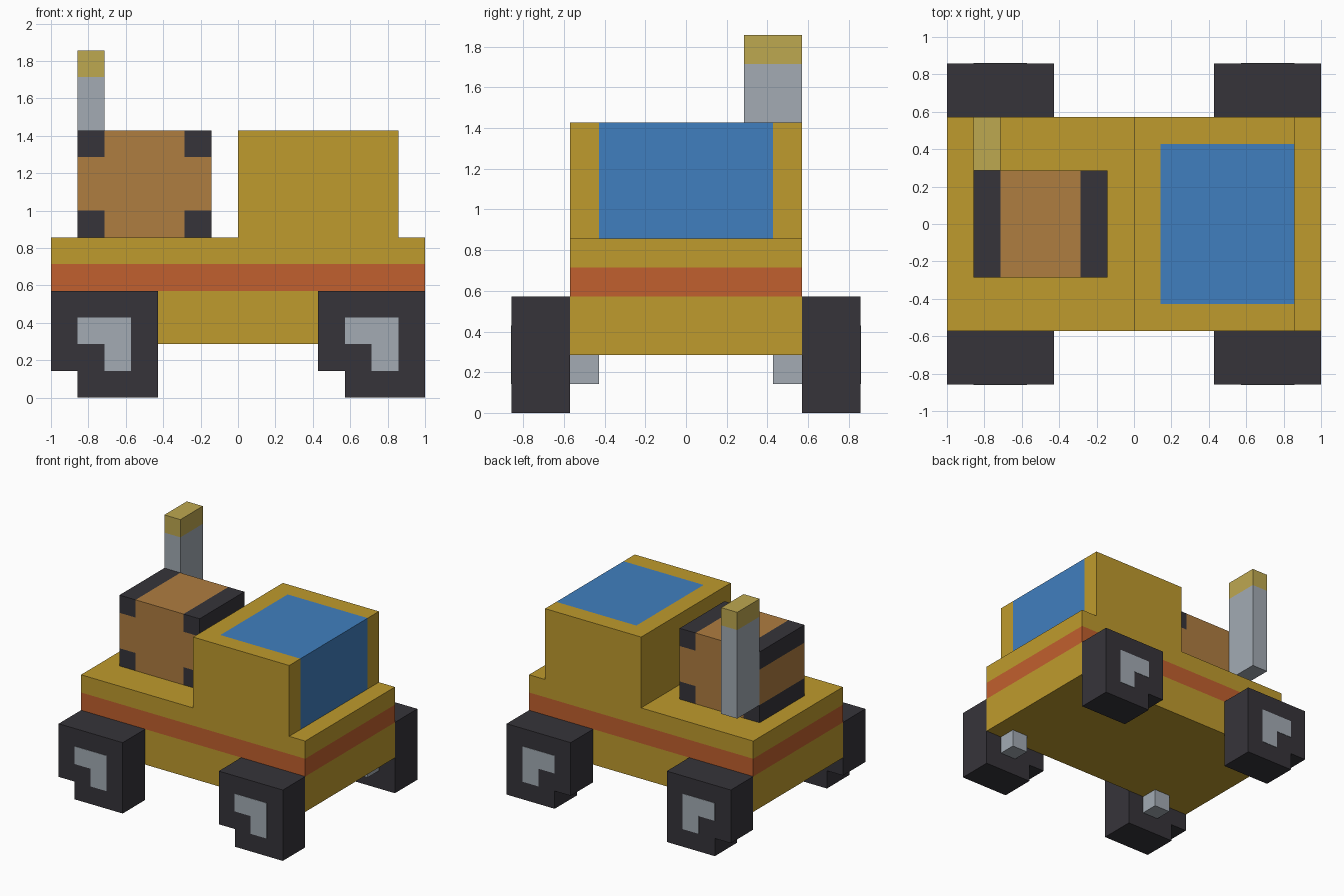
import bpy, bmesh
from mathutils import Vector

cube = bpy.data.objects.get("Cube")
if cube:
    bpy.data.objects.remove(cube, do_unlink=True)

U = 1 / 7  # one block


def material(name, rgb):
    def lin(c):
        c /= 255
        return c / 12.92 if c <= 0.04045 else ((c + 0.055) / 1.055) ** 2.4
    col = (*[lin(c) for c in rgb], 1)
    m = bpy.data.materials.new(name)
    m.use_nodes = True
    m.diffuse_color = col
    bsdf = m.node_tree.nodes["Principled BSDF"]
    bsdf.inputs["Base Color"].default_value = col
    bsdf.inputs["Roughness"].default_value = 0.9
    return m


yellow = material("body_yellow", (191, 155, 45))
orange = material("stripe_orange", (193, 96, 46))
blue = material("window_blue", (64, 127, 191))
brown = material("crate_brown", (175, 125, 64))
dark = material("rubber_dark", (54, 52, 58))
grey = material("metal_grey", (163, 171, 180))
pale = material("tip_pale_yellow", (190, 168, 80))


def finish(name, bm, mats, rule=None):
    """Colour faces by rule(centre, normal) in block units, scale, and link."""
    bmesh.ops.recalc_face_normals(bm, faces=bm.faces)
    bm.normal_update()
    if rule:
        for f in bm.faces:
            f.material_index = int(rule(f.calc_center_median(), f.normal))
    bmesh.ops.scale(bm, vec=(U, U, U), verts=bm.verts)
    me = bpy.data.meshes.new(name)
    bm.to_mesh(me)
    bm.free()
    for m in mats:
        me.materials.append(m)
    ob = bpy.data.objects.new(name, me)
    bpy.context.collection.objects.link(ob)
    return ob


def box(name, lo, hi, mats, cuts=(), rule=None):
    """Box between two corners, sliced at the given (axis, position) planes."""
    bm = bmesh.new()
    bmesh.ops.create_cube(bm, size=1)
    lo, hi = Vector(lo), Vector(hi)
    for v in bm.verts:
        v.co = (lo + hi) / 2 + v.co * (hi - lo)
    for axis, pos in cuts:
        n = Vector([float(i == axis) for i in range(3)])
        bmesh.ops.bisect_plane(bm, geom=bm.verts[:] + bm.edges[:] + bm.faces[:],
                               plane_co=n * pos, plane_no=n)
    return finish(name, bm, mats, rule)


def notched_block(name, x, z, size, notch, y0, y1, mat):
    """Square block along y with its lower -x corner cut away."""
    pts = [(x + notch, z), (x + size, z), (x + size, z + size),
           (x, z + size), (x, z + notch), (x + notch, z + notch)]
    bm = bmesh.new()
    face = bm.faces.new([bm.verts.new((px, y0, pz)) for px, pz in pts])
    ext = bmesh.ops.extrude_face_region(bm, geom=[face])["geom"]
    for v in ext:
        if isinstance(v, bmesh.types.BMVert):
            v.co.y = y1
    if not face.is_valid or len(bm.faces) < 8:
        bm.faces.new([v for v in bm.verts if abs(v.co.y - y0) < 1e-6])
    return finish(name, bm, [mat])


# Chassis with a stripe band
box("chassis", (-7, -4, 2), (7, 4, 6), [yellow, orange], [(2, 4), (2, 5)],
    lambda c, n: abs(n.z) < 0.5 and 4 < c.z < 5)

# Cab with windscreen and roof window
box("cab", (0, -4, 6), (6, 4, 10), [yellow, blue], [(0, 1), (1, -3), (1, 3)],
    lambda c, n: abs(c.y) < 3 and (n.x > 0.5 or (n.z > 0.5 and c.x > 1)))

# Crate with dark edge rails
box("crate", (-6, -2, 6), (-1, 2, 10), [brown, dark],
    [(0, -5), (0, -2), (2, 7), (2, 9)],
    lambda c, n: abs(c.x + 3.5) > 1.5 and abs(c.z - 8) > 1)

# Exhaust stack beside the crate
box("exhaust_stack", (-6, 2, 7), (-5, 4, 13), [grey, pale], [(2, 12)],
    lambda c, n: c.z > 12)

# Wheels, hub plates and axle stubs
for end, x in (("rear", -7), ("front", 3)):
    for side, s in (("right", -1), ("left", 1)):
        tag = f"{end}_{side}"
        notched_block("wheel_" + tag, x, 0, 4, 1, s * 4, s * 6, dark)
        notched_block("hub_" + tag, x + 1, 1, 2, 1, s * 5.98, s * 6.02, grey)
        ys = sorted((s * 3, s * 4))
        box("axle_" + tag, (x + 2, ys[0], 1), (x + 3, ys[1], 2), [grey])
